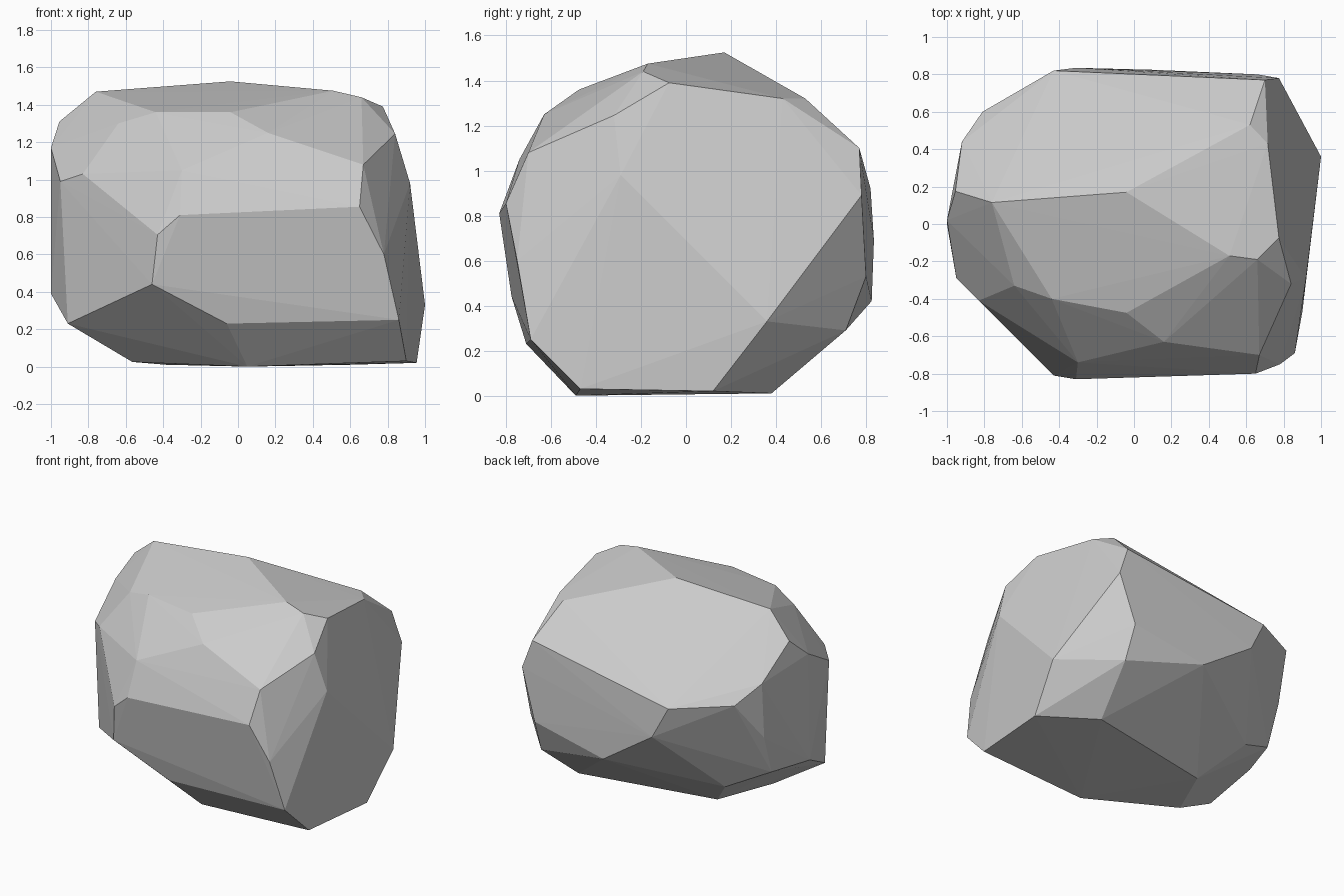
import bpy, bmesh

# Corner points of the faceted boulder, wrapped in a convex hull
corners = [
    # crown
    (-.76, .115, 1.47), (-.04, .17, 1.525), (.62, .53, 1.32), (.7, .77, 1.1),
    (.51, -.17, 1.475), (.66, -.19, 1.44), (.775, -.075, 1.39), (.715, .43, 1.32),
    (-.64, -.33, 1.3), (-.44, -.4, 1.36), (-.04, -.475, 1.36), (.16, -.63, 1.25),
    # right side
    (.775, .78, .89), (1, .36, .33), (.955, .12, .02), (.9, -.47, .03),
    (.84, -.32, 1.245), (.92, -.29, .98), (.86, -.69, .25), (.78, -.75, .6),
    # front
    (.67, -.7, 1.08), (.65, -.8, .855), (-.31, -.83, .81), (-.43, -.81, .705),
    (-.3, -.74, 1.05), (-.46, -.775, .44), (-.06, -.71, .23),
    # left side
    (-.83, -.41, 1.03), (-.95, -.29, .99), (-1, .02, 1.17), (-.955, .175, 1.31),
    (-.91, -.3, .23), (-1, 0, .39), (-.9, .3, .39), (-.91, .4, .68), (-.92, .44, 1.09),
    # back
    (-.81, .6, .96), (-.43, .82, .92), (-.31, .835, .69), (.09, .825, .42),
    (.66, .8, .53), (.67, .71, .29), (-.61, .42, .25),
    # base
    (.05, -.49, 0), (-.565, -.2, .025), (-.386, .19, .01), (.6, .38, .01),
]

bm = bmesh.new()
for p in corners:
    bm.verts.new(p)
hull = bmesh.ops.convex_hull(bm, input=bm.verts[:])
loose = [v for v in bm.verts if not v.link_faces]
bmesh.ops.delete(bm, geom=loose, context='VERTS')
bmesh.ops.recalc_face_normals(bm, faces=bm.faces[:])

mesh = bpy.data.meshes.new("boulder")
bm.to_mesh(mesh)
bm.free()
boulder = bpy.data.objects.new("boulder", mesh)
bpy.context.collection.objects.link(boulder)
